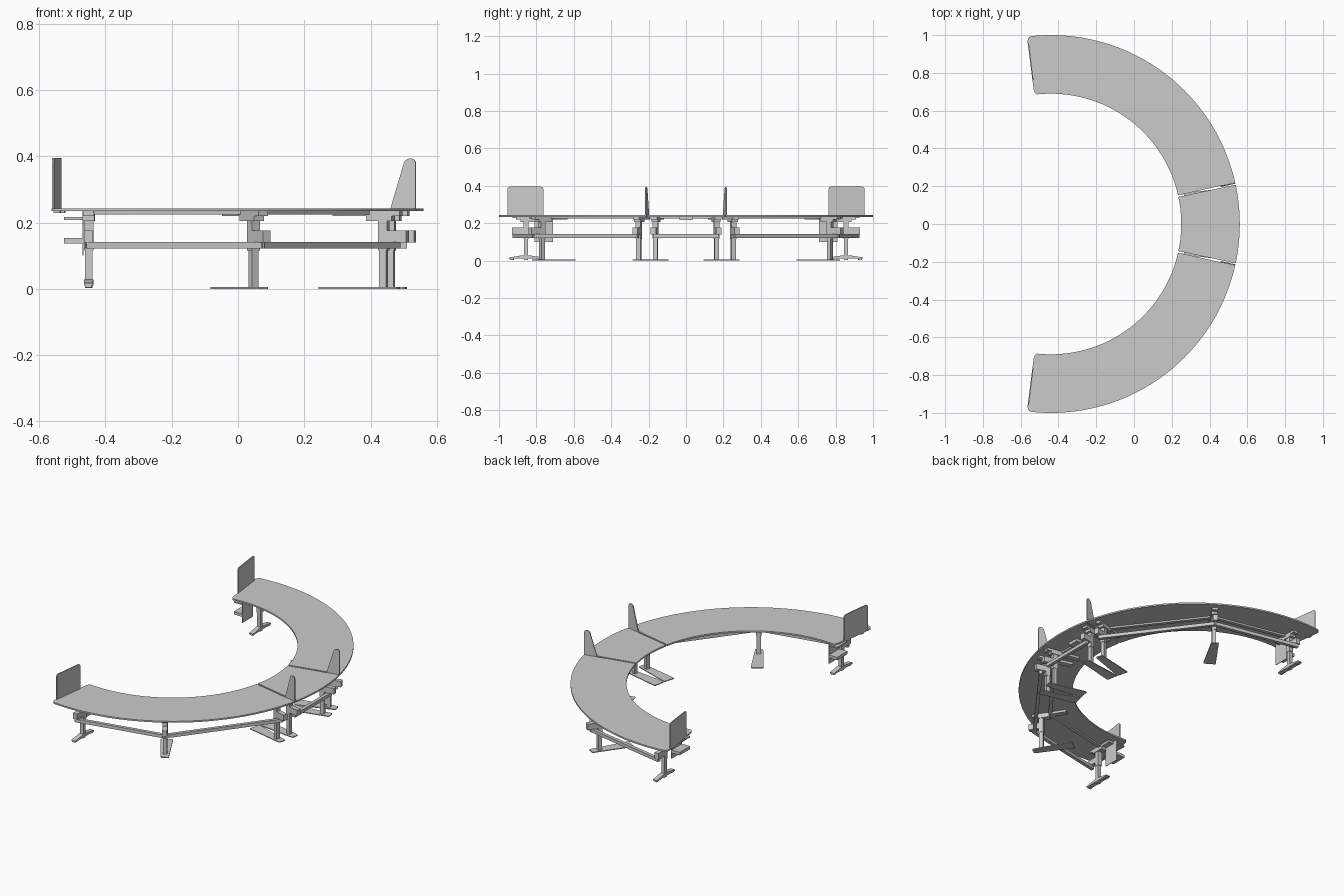
import bpy, bmesh
from math import sin, cos, radians, pi
from mathutils import Vector, Matrix

if "Cube" in bpy.data.objects:
    bpy.data.objects.remove(bpy.data.objects["Cube"])

CX = -0.44             # centre of the curved desk
R_IN, R_OUT = 0.69, 1.0
Z0, Z1 = 0.234, 0.243  # worktop underside and surface


def finish(name, bm, matrix=Matrix()):
    bmesh.ops.recalc_face_normals(bm, faces=bm.faces)
    me = bpy.data.meshes.new(name)
    bm.to_mesh(me)
    bm.free()
    me.transform(matrix)
    ob = bpy.data.objects.new(name, me)
    bpy.context.collection.objects.link(ob)
    return ob


def prism(name, pts, depth, matrix=Matrix(), rounded=(), radius=0.0):
    """Extrude an outline along local z, rounding the chosen corners."""
    bm = bmesh.new()
    vs = [bm.verts.new((p[0], p[1], 0)) for p in pts]
    bm.faces.new(vs)
    if rounded:
        bmesh.ops.bevel(bm, geom=[vs[i] for i in rounded], offset=radius,
                        segments=6, profile=0.5, affect='VERTICES')
    ext = bmesh.ops.extrude_face_region(bm, geom=bm.faces[:])
    bmesh.ops.translate(bm, vec=(0, 0, depth),
                        verts=[g for g in ext['geom'] if isinstance(g, bmesh.types.BMVert)])
    return finish(name, bm, matrix)


def polar(deg):
    """Frame at the desk centre: x runs outward along the given angle."""
    return Matrix.Translation((CX, 0, 0)) @ Matrix.Rotation(radians(deg), 4, 'Z')


def upright(deg, thick):
    """Frame for outlines drawn as (radius, height) on a radial plane."""
    return polar(deg) @ Matrix.Translation((0, thick / 2, 0)) @ Matrix.Rotation(pi / 2, 4, 'X')


def radial_box(name, deg, r0, r1, width, z0, z1):
    w = width / 2
    m = polar(deg) @ Matrix.Translation((0, 0, z0))
    return prism(name, [(r0, -w), (r1, -w), (r1, w), (r0, w)], z1 - z0, m)


def beam(name, a, ra, b, rb, width, z0, z1):
    """Straight bar between two polar points."""
    p = polar(a) @ Vector((ra, 0, 0))
    q = polar(b) @ Vector((rb, 0, 0))
    d = (q - p).normalized() * 0.008
    n = Vector((-d.y, d.x, 0)).normalized() * width / 2
    p, q = p - d, q + d
    return prism(name, [p - n, q - n, q + n, p + n], z1 - z0,
                 Matrix.Translation((0, 0, z0)))


def worktop(name, a0, a1, segs, rounded):
    angs = [radians(a0 + (a1 - a0) * i / segs) for i in range(segs + 1)]
    pts = [(CX + R_OUT * cos(t), R_OUT * sin(t)) for t in angs]
    pts += [(CX + R_IN * cos(t), R_IN * sin(t)) for t in reversed(angs)]
    corners = (segs, segs + 1) if rounded else ()
    ob = prism(name, pts, Z1 - Z0, Matrix.Translation((0, 0, Z0)), corners, 0.03)
    bpy.context.view_layer.objects.active = ob
    ob.select_set(True)
    bpy.ops.object.shade_smooth_by_angle(angle=radians(30))
    ob.select_set(False)


def leg(name, deg, r, foot=True, inner=0.76):
    """Telescopic column with top arm, outer bracket and foot plate."""
    radial_box(name + "_lower_column", deg, r - .011, r + .011, .023, .003, .2)
    radial_box(name + "_upper_column", deg, r - .014, r + .014, .028, .115, .222)
    radial_box(name + "_top_arm", deg, inner, r + .055, .034, .22, Z0)
    radial_box(name + "_motor", deg, r - .05, r + .03, .036, .205, .221)
    radial_box(name + "_bracket", deg, r + .012, r + .075, .028, .14, .176)
    if foot:
        prism(name + "_foot_plate",
              [(.72, -.036), (.962, -.022), (.962, .022), (.72, .036)], .005,
              polar(deg), (0, 1, 2, 3), .006)


# worktops are kept within 12 degrees (middle) and 12.7..97.3 degrees (wings)
worktop("middle_worktop", -12.0, 12.0, 18, False)

for s, side in ((1, "back"), (-1, "front")):
    worktop(side + "_wing_worktop", s * 12.7, s * 97.3, 60, True)

    # legs
    leg(side + "_wing_end_leg", s * 90.7, .855, foot=False, inner=.74)
    leg(side + "_wing_middle_leg", s * 57.7, .911)
    leg(side + "_wing_inner_leg", s * 16, .915)
    leg(side + "_middle_desk_leg", s * 10.2, .915)

    # T-shaped foot of the end leg with small pads
    prism(side + "_end_foot",
          [(.768, .01), (.945, .01), (.945, .017), (.875, .028), (.838, .028), (.768, .017)],
          .028, upright(s * 90.7, .028))
    for r in (.782, .931):
        radial_box(side + "_foot_pad", s * 90.7, r - .01, r + .01, .02, .004, .011)

    # lower stretchers and rails under the worktop
    beam(side + "_outer_stretcher", s * 90.7, .915, s * 57.7, .955, .02, .121, .141)
    beam(side + "_inner_stretcher", s * 57.7, .955, s * 16, .955, .02, .121, .141)
    beam(side + "_outer_rail", s * 90.7, .83, s * 57.7, .86, .022, .224, Z0)
    beam(side + "_inner_rail", s * 57.7, .86, s * 16, .87, .022, .224, Z0)

    # end privacy screen with rounded top corners and clamps
    prism(side + "_end_screen",
          [(.768, Z1 - .002), (.962, Z1 - .002), (.962, .395), (.768, .395)],
          .006, upright(s * 97.1, .006), (2, 3), .015)
    for r in (.80, .92):
        radial_box(side + "_screen_clamp", s * 96.6, r - .012, r + .012, .02, .228, Z0)

    # tapered divider fin between the worktops
    prism(side + "_divider_fin",
          [(.92, Z0), (1.0, Z0), (1.0, .393), (.968, .393)],
          .006, upright(s * 12.5, .006), (2, 3), .014)

    # computer holder hanging under the wing end
    def holder(part, x0, x1, z0, z1):
        ya, yb = s * .71, s * .81
        prism(side + "_holder_" + part, [(x0, ya), (x1, ya), (x1, yb), (x0, yb)],
              z1 - z0, Matrix.Translation((0, 0, z0)))
    holder("back_panel", -.47, -.466, .1, Z0)
    holder("top_strap", -.525, -.468, .208, .216)
    holder("middle_strap", -.525, -.468, .136, .154)

# stretcher and rail of the middle desk
beam("middle_stretcher", -10.2, .955, 10.2, .955, .02, .121, .141)
beam("middle_rail", -10.2, .87, 10.2, .87, .022, .224, Z0)
radial_box("middle_control_box", 0, .84, .90, .07, .216, Z0)
